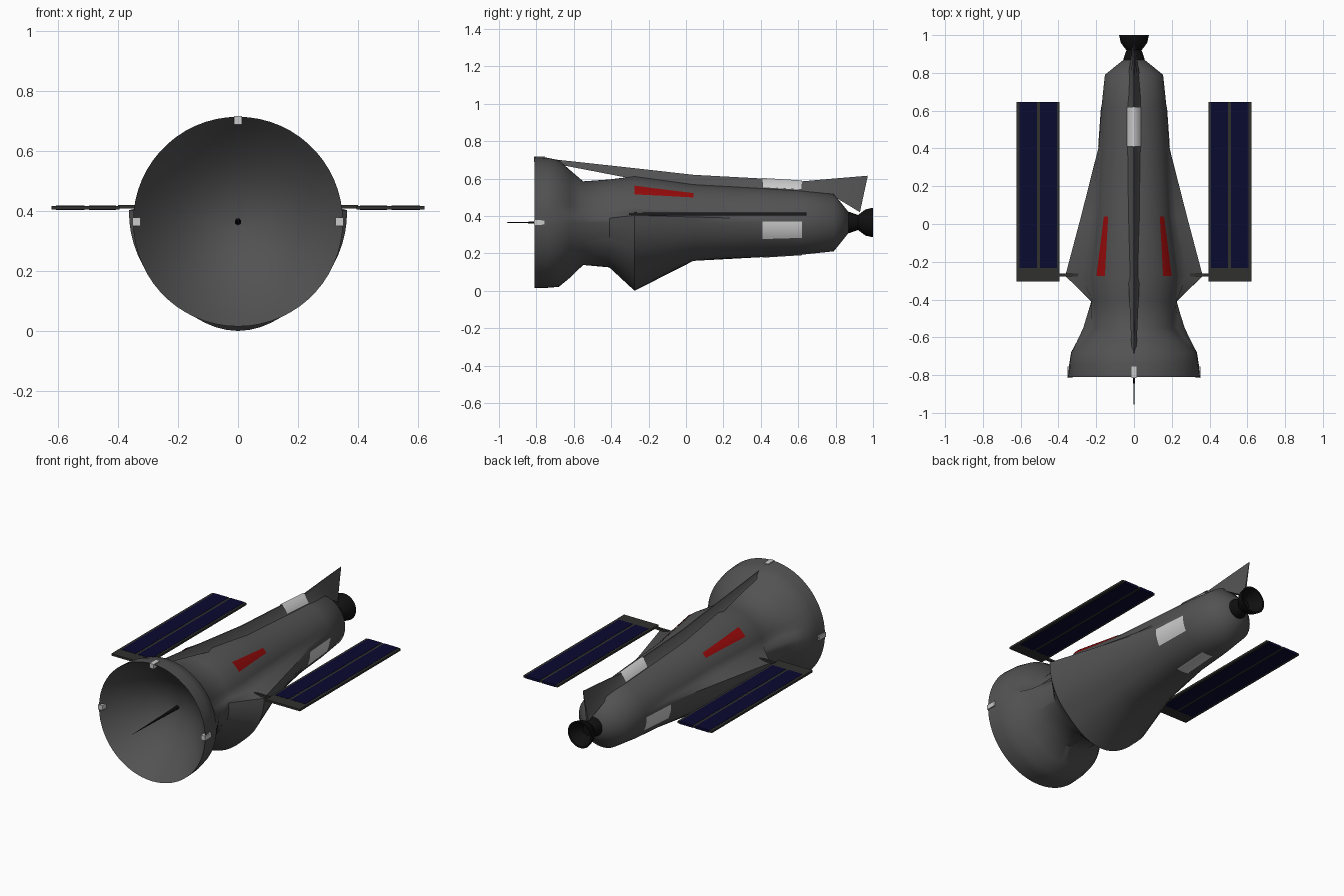
import bpy, math
from math import sin, cos, radians

if "Cube" in bpy.data.objects:
    bpy.data.objects.remove(bpy.data.objects["Cube"])

CZ = 0.365  # height of the long axis

def mat(name, c):
    m = bpy.data.materials.new(name)
    m.diffuse_color = (*c, 1)
    m.use_nodes = True
    m.node_tree.nodes["Principled BSDF"].inputs["Base Color"].default_value = m.diffuse_color
    return m

white, red = mat("pale_grey", (.65, .65, .65)), mat("red", (.3, .003, .003))
blue, black = mat("navy", (.003, .003, .03)), mat("black", (.005, .005, .005))
grey, dark = mat("hull_grey", (.085, .085, .085)), mat("dark_grey", (.03, .03, .028))

def make(name, verts, faces, m=None, smooth=None):
    me = bpy.data.meshes.new(name)
    me.from_pydata(verts, [], faces)
    me.update()
    ob = bpy.data.objects.new(name, me)
    bpy.context.collection.objects.link(ob)
    if m:
        me.materials.append(m)
    bpy.context.view_layer.objects.active = ob
    bpy.ops.object.select_all(action='DESELECT')
    ob.select_set(True)
    if smooth:
        bpy.ops.object.shade_smooth_by_angle(angle=radians(smooth))
    return ob

def loft(name, rings, m=None, smooth=None):
    n = len(rings[0])
    faces = [(i*n+j, i*n+(j+1) % n, (i+1)*n+(j+1) % n, (i+1)*n+j)
             for i in range(len(rings)-1) for j in range(n)]
    faces += [tuple(range(n))[::-1], tuple(range((len(rings)-1)*n, len(rings)*n))]
    return make(name, [v for r in rings for v in r], faces, m, smooth)

def turned(name, profile, m=None, n=48):
    return loft(name, [[(r*cos(2*math.pi*k/n), y, CZ+r*sin(2*math.pi*k/n)) for k in range(n)]
                       for y, r in profile], m, 30)

def box(name, x0, x1, y0, y1, z0, z1, m=None):
    return loft(name, [[(x0, y, z0), (x1, y, z0), (x1, y, z1), (x0, y, z1)] for y in (y0, y1)], m)

# Hull stations: y, upper radius, side radius, low diagonal radius, bottom radius
ST = [(-.81, .35, .35, .35, .35), (-.74, .346, .342, .347, .349), (-.68, .333, .333, .335, .344),
      (-.62, .28, .303, .285, .295), (-.55, .22, .27, .235, .227), (-.41, .23, .225, .235, .24),
      (-.275, .247, .366, .338, .365), (.04, .205, .282, .228, .205), (.41, .185, .187, .185, .185),
      (.62, .172, .172, .172, .172), (.79, .154, .154, .154, .154), (.87, .055, .055, .055, .055)]

def section(s, a):
    """radius of a station at angle a in degrees, -90 bottom to 90 top"""
    _, u, side, diag, bot = s
    keys = [(-90, bot), (-45, diag), (6, side), (15, u), (90, u)]
    for (a0, r0), (a1, r1) in zip(keys, keys[1:]):
        if a <= a1:
            t = (a-a0)/(a1-a0)
            if a1 < 6:
                t = t*t*(3-2*t)
            return r0+(r1-r0)*t
    return u

def hull_r(y, a):
    a = math.degrees(math.asin(sin(radians(a))))
    for s, e in zip(ST, ST[1:]):
        if y <= e[0]:
            t = (y-s[0])/(e[0]-s[0])
            return section(s, a)*(1-t)+section(e, a)*t
    return .055

# Hull with dish front
right = [-90+6*k for k in range(31)]
angles = [(a, 1) for a in right] + [(a, -1) for a in right[-2:0:-1]]
def ring(y, f):
    return [(sd*f(a)*cos(radians(a)), y, CZ+f(a)*sin(radians(a))) for a, sd in angles]
rings = [ring(-.57-.24*t*t, lambda a, t=t: .35*t) for t in (.01, .2, .4, .6, .8, .92)]
rings += [ring(s[0], lambda a, s=s: section(s, a)) for s in ST]
loft("hull", rings, grey, 48)

# Antenna and engine nozzle
turned("dish_antenna", [(-1, .0005), (-.93, .0018), (-.57, .011), (-.55, .011)], black, 12)
turned("engine_nozzle", [(.86, .056), (.875, .056), (.92, .04), (.935, .052), (.96, .07),
                         (1, .079), (.999, .07), (.96, .055), (.93, .03)], black)

# Dorsal ridge ending in the tail fin: top y, top z, base y, base z, half width
RIDGE = [(-.81, .714, -.81, .70, .006), (-.28, .656, -.28, .598, .03), (.04, .62, .04, .555, .04),
         (.41, .6, .41, .538, .042), (.62, .585, .62, .525, .042), (.79, .6, .79, .505, .03),
         (.972, .615, .93, .42, .008)]
def ridge_ring(yt, zt, yb, zb, w):
    half = [(1, 0), (.5, .35), (.08, 1)]
    pts = [(s*w*f, yb+(yt-yb)*t, zb+(zt-zb)*t) for s in (1, -1) for f, t in half[::s]]
    return pts
loft("dorsal_ridge", [ridge_ring(*r) for r in RIDGE], grey, 60)

# Surface patches following the hull
def patch(name, y0, y1, a0, a1, m, b0=None, b1=None, off=.003, n=8):
    b0, b1 = (a0 if b0 is None else b0), (a1 if b1 is None else b1)
    verts, faces = [], []
    for i in range(n+1):
        t = i/n
        y = y0+(y1-y0)*t
        for j in range(n+1):
            q = j/n
            a = (a0+(b0-a0)*t)*(1-q)+(a1+(b1-a1)*t)*q
            r = hull_r(y, a)+off
            verts.append((r*cos(radians(a)), y, CZ+r*sin(radians(a))))
    w = n+1
    for i in range(n):
        for j in range(n):
            faces.append((i*w+j, (i+1)*w+j, (i+1)*w+j+1, i*w+j+1))
    if a1 < a0:
        faces = [f[::-1] for f in faces]
    return make(name, verts, faces, m, 30)

patch("right_red_patch", -.275, .04, 37, 52, red, 40, 49)
patch("left_red_patch", -.275, .04, 143, 128, red, 140, 131)
patch("right_pale_patch", .41, .62, -28, 2, white)
patch("left_pale_patch", .41, .62, 208, 178, white)
patch("bottom_pale_patch", .41, .62, -102, -78, white)
make("ridge_pale_patch", [(x, y, z+dz) for y, dz in ((.41, .013), (.62, 0))
                          for x, z in ((-.037, .54), (-.006, .59), (.006, .59), (.037, .54))],
     [(i, i+1, i+5, i+4) for i in range(3)], white, 80)

# Dish rim clips
for nm, x, z in (("right", .339, CZ), ("left", -.339, CZ), ("top", 0, .703)):
    box(nm+"_rim_clip", x-.014, x+.014, -.814, -.755, z-.014, z+.014, white)

# Solar wings with cells on both faces
for sd, nm in ((1, "right"), (-1, "left")):
    def sbox(name, a, b, *rest):
        box(nm+name, min(sd*a, sd*b), max(sd*a, sd*b), *rest)
    sbox("_solar_frame", .395, .622, -.305, .645, .405, .417, dark)
    for i, (a, b) in enumerate(((.408, .497), (.513, .607))):
        sbox("_solar_cells_%d" % i, a, b, -.233, .6455, .4035, .4185, blue)
    sbox("_wing_strut", .23, .4, -.277, -.263, .408, .42, dark)
